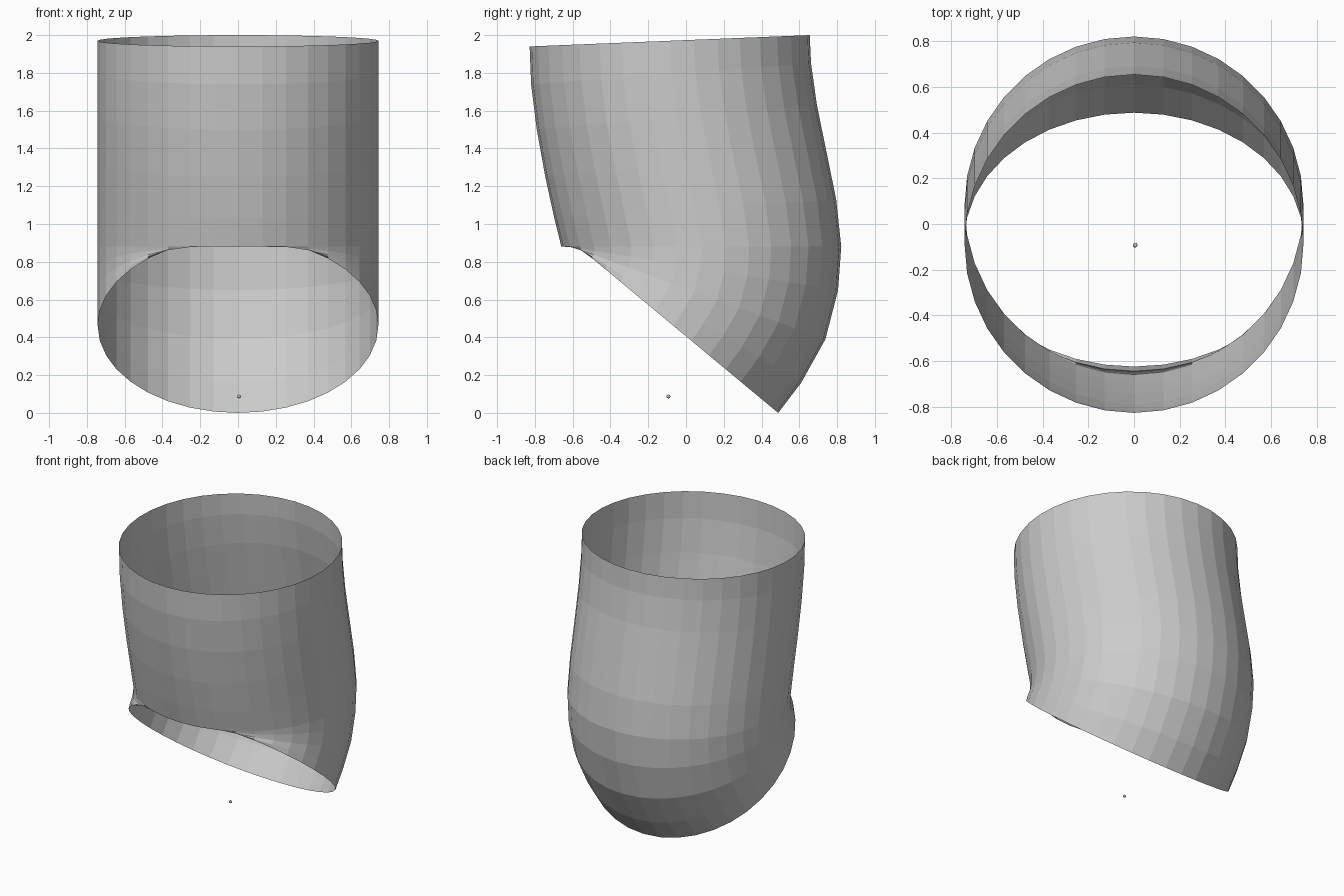
import bpy, bmesh, math

if "Cube" in bpy.data.objects:
    bpy.data.objects.remove(bpy.data.objects["Cube"])

RADIUS = 0.743
SIDES = 36

# side profile: (outer y, outer z, inner y, inner z) of each ring, top to bottom
rings = [
    (0.655, 2.00, -0.828, 1.94),
    (0.662, 1.85, -0.820, 1.74),
    (0.693, 1.63, -0.790, 1.50),
    (0.742, 1.39, -0.745, 1.25),
    (0.795, 1.13, -0.697, 1.03),
    (0.822, 0.88, -0.660, 0.88),
    (0.805, 0.65, -0.655, 0.885),
    (0.738, 0.39, -0.650, 0.895),
    (0.610, 0.16, -0.645, 0.915),
    (0.488, 0.00, -0.625, 0.925),
]


def add_object(name, bm):
    mesh = bpy.data.meshes.new(name)
    bm.to_mesh(mesh)
    bm.free()
    obj = bpy.data.objects.new(name, mesh)
    bpy.context.collection.objects.link(obj)
    return obj


# open bent sleeve, lofted through tilted rings
bm = bmesh.new()
loops = []
for yo, zo, yi, zi in rings:
    loop = []
    for i in range(SIDES):
        a = 2 * math.pi * i / SIDES
        t = (1 + math.sin(a)) / 2
        loop.append(bm.verts.new((RADIUS * math.cos(a),
                                  yi + (yo - yi) * t,
                                  zi + (zo - zi) * t)))
    loops.append(loop)
for upper, lower in zip(loops, loops[1:]):
    for i in range(SIDES):
        j = (i + 1) % SIDES
        bm.faces.new((upper[i], lower[i], lower[j], upper[j]))
add_object("bent_sleeve", bm)

# tiny bead floating below the bend
bm = bmesh.new()
bmesh.ops.create_uvsphere(bm, u_segments=12, v_segments=8, radius=0.01)
bmesh.ops.translate(bm, verts=bm.verts, vec=(0.005, -0.093, 0.087))
add_object("small_bead", bm)
